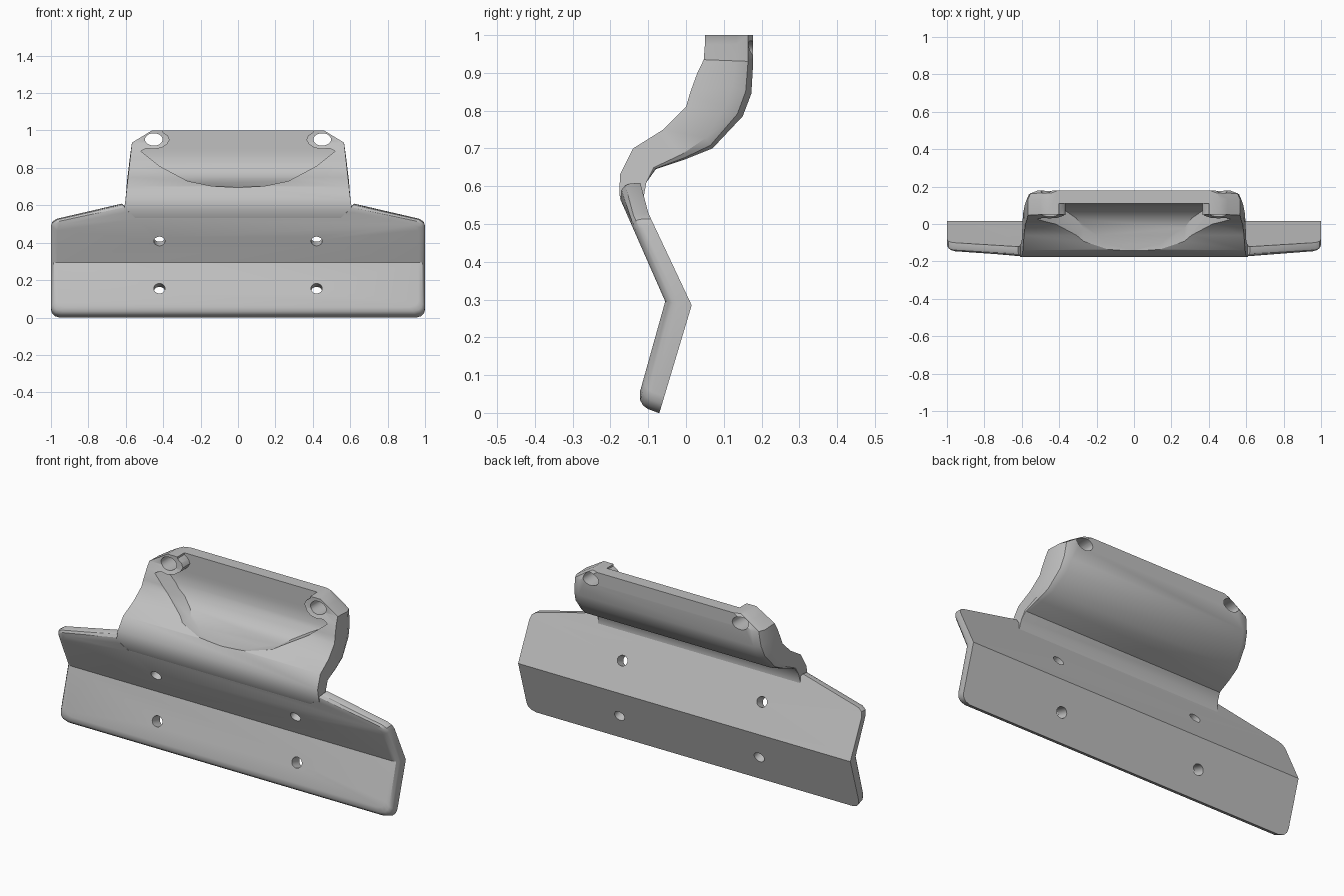
import bpy
import bmesh
import math

if "Cube" in bpy.data.objects:
    bpy.data.objects.remove(bpy.data.objects["Cube"])

grey = bpy.data.materials.new("mid_grey")
grey.use_nodes = True
COLOUR = (0.53, 0.53, 0.53, 1)
grey.diffuse_color = COLOUR
grey.node_tree.nodes["Principled BSDF"].inputs["Base Color"].default_value = COLOUR


def loft(name, rings):
    """Solid skinned through rings with equal point counts."""
    bm = bmesh.new()
    loops = [[bm.verts.new(p) for p in ring] for ring in rings]
    for a, b in zip(loops, loops[1:]):
        for i in range(len(a)):
            j = (i + 1) % len(a)
            bm.faces.new((a[i], a[j], b[j], b[i]))
    caps = [bm.faces.new(loops[0]), bm.faces.new(loops[-1])]
    bmesh.ops.triangulate(bm, faces=caps)
    bmesh.ops.recalc_face_normals(bm, faces=bm.faces)
    mesh = bpy.data.meshes.new(name)
    bm.to_mesh(mesh)
    bm.free()
    mesh.materials.append(grey)
    obj = bpy.data.objects.new(name, mesh)
    bpy.context.collection.objects.link(obj)
    return obj


def boolean(obj, tool, operation="DIFFERENCE"):
    """Apply a boolean and discard the tool."""
    mod = obj.modifiers.new("cut", "BOOLEAN")
    mod.operation, mod.object, mod.solver = operation, tool, "EXACT"
    graph = bpy.context.evaluated_depsgraph_get()
    mesh = bpy.data.meshes.new_from_object(obj.evaluated_get(graph))
    obj.modifiers.clear()
    obj.data = mesh
    bpy.data.objects.remove(tool)


def drill(obj, x, y, z, rx, rz, tilt):
    """Elliptical hole running backwards, tilted by dz per unit y."""
    turns = [math.tau * i / 32 for i in range(32)]
    tool = loft("drill", [[(x + rx * math.cos(t), y + d, z + rz * math.sin(t) + d * tilt)
                           for t in turns] for d in (-0.3, 0.3)])
    boolean(obj, tool)


def mix(a, b, t):
    return a + (b - a) * t


# Bent mounting plate: one rounded outline, bent at the crease
CREASE = 0.295
TOP = 0.57


def front_y(z):
    slope = 0.28 if z < CREASE else 0.44
    return max(-0.055 - slope * abs(z - CREASE), -0.176)


half = [(0.95, 0.022), (0.98, 0.03), (0.995, 0.045), (1, 0.065), (1, CREASE),
        (1, 0.49), (0.992, 0.512), (0.97, 0.526), (0.62, 0.605), (0.58, 0.56)]
outline = half + [(-x, z) for x, z in reversed(half)]


def plate_ring(inset, depth):
    ring = []
    for x, z in outline:
        x -= math.copysign(inset, x)
        z = CREASE + (z - CREASE) * (1 - inset / 0.28)
        # Backward direction of the thickness, varying with height
        if z < CREASE:
            t = z / CREASE
            dy, dz = mix(0.06, 0.07, t), mix(-0.024, -0.01, t)
        else:
            t = min((z - CREASE) / (TOP - CREASE), 1)
            dy, dz = mix(0.07, 0.055, t), mix(-0.01, 0.004, t)
        ring.append((x, front_y(z) + dy * depth, z + dz * depth))
    return ring


def plate_faces():
    """Plate with caps split at the crease so both halves stay flat."""
    obj = loft("bent_plate", [plate_ring(0, 1), plate_ring(0, 0.5), plate_ring(0.004, 0.28),
                              plate_ring(0.014, 0.1), plate_ring(0.035, 0)])
    bm = bmesh.new()
    bm.from_mesh(obj.data)
    bm.verts.ensure_lookup_table()
    n = len(outline)
    k = half.index((1, CREASE))
    for start in (0, 4 * n):
        ids = set(range(start, start + n))
        old = [f for f in bm.faces if all(v.index in ids for v in f.verts)]
        bmesh.ops.delete(bm, geom=old, context="FACES_ONLY")
        loose = [e for e in bm.edges if not e.link_faces]
        bmesh.ops.delete(bm, geom=loose, context="EDGES")
        bm.verts.ensure_lookup_table()
        ring = [bm.verts[i] for i in range(start, start + n)]
        bm.faces.new(ring[k:n - k])
        bm.faces.new(ring[n - 1 - k:] + ring[:k + 1])
    bmesh.ops.recalc_face_normals(bm, faces=bm.faces)
    bm.to_mesh(obj.data)
    bm.free()
    return obj


plate = plate_faces()
for x in (-0.42, 0.42):
    drill(plate, x, front_y(0.41) + 0.03, 0.42, 0.03, 0.029, 0.42)
    drill(plate, x, front_y(0.155) + 0.03, 0.147, 0.03, 0.029, -0.28)


# Curved upper bracket: front y, z and back y, z of each row
rows = [(-0.12, 0.46, -0.09, 0.46), (-0.157, 0.53, -0.108, 0.53),
        (-0.176, 0.575, -0.114, 0.56), (-0.175, 0.63, -0.105, 0.61),
        (-0.14, 0.70, -0.08, 0.645), (-0.06, 0.75, 0.0, 0.672),
        (0.0, 0.81, 0.07, 0.70), (0.01, 0.845, 0.15, 0.785),
        (0.03, 0.90, 0.173, 0.845), (0.047, 0.935, 0.178, 0.93),
        (0.05, 0.975, 0.178, 0.975), (0.05, 1.0, 0.178, 1.0)]


def width(z):
    if z < 0.6:
        return 0.61
    if z < 0.935:
        return mix(0.605, 0.567, (z - 0.6) / 0.335)
    return mix(0.567, 0.46, (z - 0.935) / 0.065)


rings = []
for i, (fy, fz, by, bz) in enumerate(rows):
    bevel = min(max(i - 3, 0) * 0.012, 0.05)
    side = [(width(fz), fy, fz)]
    # Rounded rear corner
    for cut, back in ((0, 1), (0.3, 0.3), (1, 0)):
        t = back * bevel * 7
        side.append((width(bz) - cut * bevel, mix(by, fy, t), mix(bz, fz, t)))
    rings.append(side + [(-x, y, z) for x, y, z in reversed(side)])
bracket = loft("curved_bracket", rings)

# Dished recess between the two bolt bosses
edge = [(0, 0.695), (0.14, 0.703), (0.27, 0.73), (0.42, 0.81), (0.52, 0.89),
        (0.49, 0.905), (0.45, 0.90), (0.41, 0.907), (0.38, 0.926), (0.366, 0.95),
        (0.375, 0.972), (0.40, 0.99), (0.40, 1.1)]
shape = edge + [(-x, z) for x, z in reversed(edge[1:])]
recess = loft("recess_cutter", [[(x, y, z) for x, z in shape] for y in (-0.4, 0.3)])
floor = [(-0.5, 1.2), (0.11, 1.2), (0.11, 0.88), (0.10, 0.83), (0.075, 0.785),
         (0.03, 0.75), (-0.06, 0.715), (-0.14, 0.695), (-0.5, 0.66)]
limit = loft("recess_floor", [[(x, y, z) for y, z in floor] for x in (-0.7, 0.7)])
boolean(recess, limit, "INTERSECT")
boolean(bracket, recess)
for x in (-0.45, 0.45):
    drill(bracket, x, 0.1, 0.952, 0.047, 0.033, 0)

# Smooth shading with sharp creases kept
for obj in (plate, bracket):
    bpy.ops.object.select_all(action="DESELECT")
    obj.select_set(True)
    bpy.context.view_layer.objects.active = obj
    bpy.ops.object.shade_smooth_by_angle(angle=math.radians(32))
